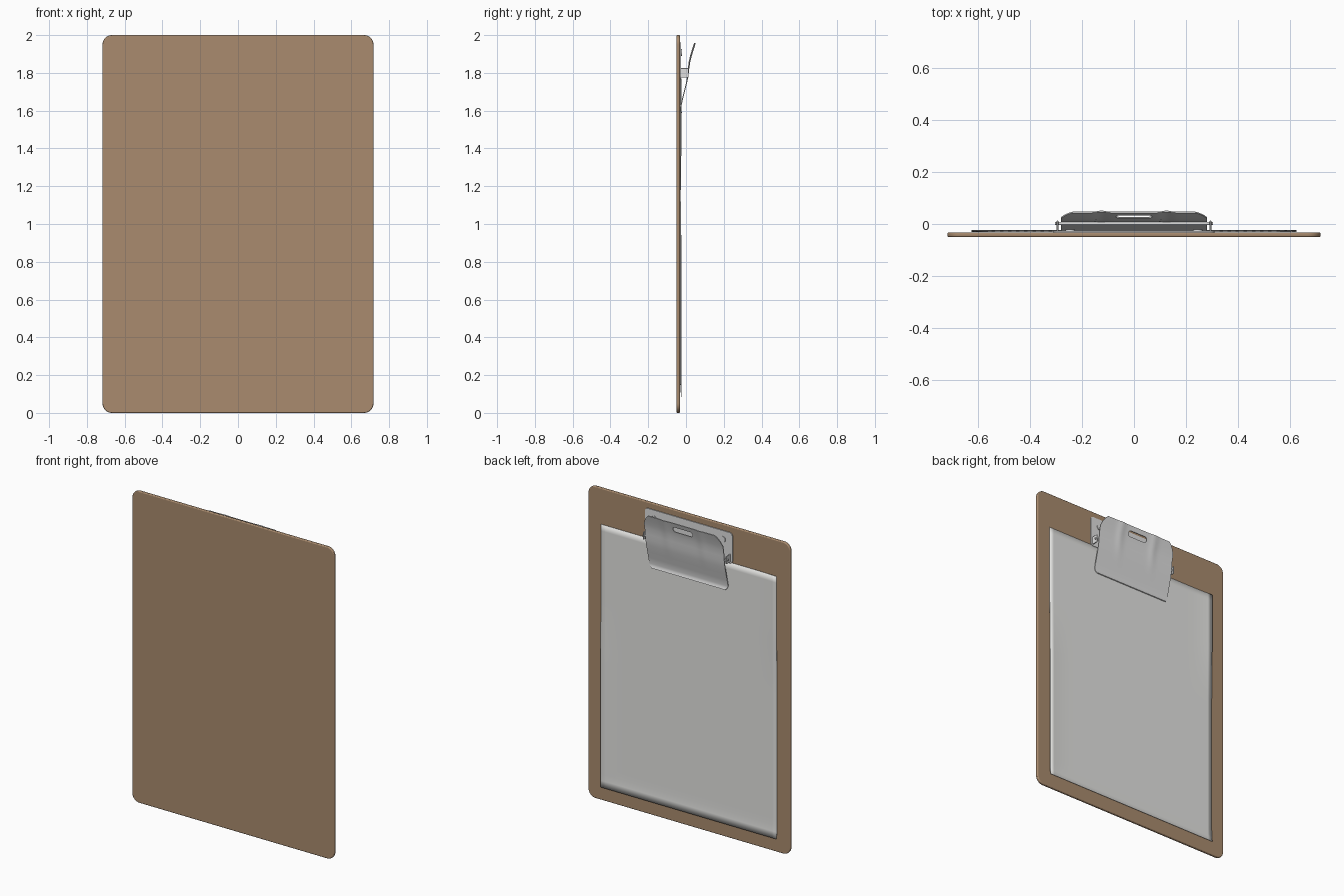
import bpy, bmesh, math
from mathutils import Matrix

cube = bpy.data.objects.get("Cube")
if cube:
    bpy.data.objects.remove(cube, do_unlink=True)


def material(name, colour, metallic=0.0, rough=0.6):
    m = bpy.data.materials.new(name)
    m.use_nodes = True
    m.diffuse_color = (*colour, 1)
    b = next(n for n in m.node_tree.nodes if n.type == 'BSDF_PRINCIPLED')
    b.inputs["Base Color"].default_value = (*colour, 1)
    b.inputs["Metallic"].default_value = metallic
    b.inputs["Roughness"].default_value = rough
    return m


BROWN = material("brown board", (0.40, 0.26, 0.157))
PAPER = material("white paper", (0.78, 0.78, 0.76))
METAL = material("light metal", (0.74, 0.74, 0.74))


def finish(bm, name, mat):
    bmesh.ops.recalc_face_normals(bm, faces=bm.faces)
    mesh = bpy.data.meshes.new(name)
    bm.to_mesh(mesh)
    bm.free()
    ob = bpy.data.objects.new(name, mesh)
    bpy.context.collection.objects.link(ob)
    mesh.materials.append(mat)
    return ob


def activate(ob):
    bpy.ops.object.select_all(action='DESELECT')
    ob.select_set(True)
    bpy.context.view_layer.objects.active = ob


def smooth(ob, angle=35):
    activate(ob)
    bpy.ops.object.shade_smooth_by_angle(angle=math.radians(angle))


def slab(name, mat, half_w, z0, z1, y0, y1, radius, bevel=0.0):
    """Rounded rectangle in x and z, extruded along y."""
    bm = bmesh.new()
    cz, half_h = (z0 + z1) / 2, (z1 - z0) / 2
    ring = []
    for q, (sx, sz) in enumerate([(1, 1), (-1, 1), (-1, -1), (1, -1)]):
        for i in range(9):
            a = math.pi / 2 * (q + i / 8)
            ring.append(bm.verts.new((sx * (half_w - radius) + radius * math.cos(a), y0,
                                      cz + sz * (half_h - radius) + radius * math.sin(a))))
    bmesh.ops.remove_doubles(bm, verts=ring, dist=1e-5)
    face = bm.faces.new([v for v in ring if v.is_valid])
    ext = bmesh.ops.extrude_face_region(bm, geom=[face])
    for v in ext["geom"]:
        if isinstance(v, bmesh.types.BMVert):
            v.co.y = y1
    ob = finish(bm, name, mat)
    if bevel:
        mod = ob.modifiers.new("edge", 'BEVEL')
        mod.width, mod.segments, mod.limit_method = bevel, 3, 'ANGLE'
        mod.angle_limit = math.radians(50)
    return ob


def sheet(name, mat, rows, cols, point, thickness):
    """Grid sheet shaped by point(row, column) and given thickness."""
    bm = bmesh.new()
    grid = [[bm.verts.new(point(r, c / cols * 2 - 1)) for c in range(cols + 1)]
            for r in range(rows)]
    for low, high in zip(grid, grid[1:]):
        for c in range(cols):
            bm.faces.new((low[c], low[c + 1], high[c + 1], high[c]))
    ob = finish(bm, name, mat)
    mod = ob.modifiers.new("thickness", 'SOLIDIFY')
    mod.thickness, mod.offset = thickness, 0
    return ob


def cylinder(name, mat, centre, radius, depth, axis):
    bm = bmesh.new()
    bmesh.ops.create_cone(bm, cap_ends=True, segments=24, radius1=radius,
                          radius2=radius, depth=depth)
    turn = Matrix.Rotation(math.pi / 2, 4, axis)
    bmesh.ops.transform(bm, matrix=Matrix.Translation(centre) @ turn, verts=bm.verts)
    ob = finish(bm, name, mat)
    smooth(ob)
    return ob


# Backing board
board = slab("board", BROWN, 0.717, 0, 2, -0.05, -0.032, 0.05, 0.005)

# Paper, lifting a little at its bottom edge and along its sides
PAPER_ROWS = 41


def paper_point(r, u):
    z = 0.085 + 1.685 * r / (PAPER_ROWS - 1)
    curl = max(0, (0.17 - z) / 0.085) ** 2 * 0.006
    side = max(0, (abs(u) - 0.74) / 0.26) ** 2
    lifted = (1.25 - z) if u > 0 else (z - 1.05)
    lift = side * 0.005 * min(1, max(0, lifted * 3))
    return (0.625 * u, -0.0305 + max(curl, lift), z)


paper = sheet("paper", PAPER, PAPER_ROWS, 40, paper_point, 0.0015)
smooth(paper)

# Clip base plate with its side ears and rivets
plate = slab("clip_base_plate", METAL, 0.31, 1.765, 1.962, -0.032, -0.027, 0.02)
for side, label in ((1, "left"), (-1, "right")):
    bm = bmesh.new()
    bmesh.ops.create_cube(bm, size=1)
    bmesh.ops.transform(bm, verts=bm.verts, matrix=Matrix.Translation(
        (side * 0.294, -0.009, 1.8)) @ Matrix.Diagonal((0.006, 0.046, 0.05, 1)))
    ear = finish(bm, label + "_clip_ear", METAL)
    mod = ear.modifiers.new("rounding", 'BEVEL')
    mod.width, mod.segments = 0.002, 2
    cylinder(label + "_rivet", METAL, (side * 0.245, -0.026, 1.908), 0.018, 0.008, 'X')

# Hinge rod through the ears
cylinder("hinge_rod", METAL, (0, 0.002, 1.8), 0.006, 0.606, 'Y')

# Clip lever: y, z and half width from the gripping lip to the thumb edge
LEVER = [(-0.023, 1.588, 0.262), (-0.028, 1.600, 0.274), (-0.029, 1.615, 0.28),
         (-0.020, 1.655, 0.28), (-0.009, 1.70, 0.28), (0.002, 1.745, 0.28),
         (0.009, 1.785, 0.28), (0.012, 1.82, 0.28), (0.017, 1.86, 0.28),
         (0.024, 1.89, 0.28), (0.033, 1.92, 0.268), (0.041, 1.945, 0.25),
         (0.045, 1.957, 0.236)]


def lever_point(r, u):
    y, z, w = LEVER[r]
    rib = math.exp(-((abs(w * u) - 0.125) / 0.025) ** 2)
    return (w * u, y + 0.004 * rib * min(1, max(0, (z - 1.72) * 6)), z)


lever = sheet("clip_lever", METAL, len(LEVER), 48, lever_point, 0.005)

# Hanging slot through the lever
cutter = slab("slot_cutter", METAL, 0.07, 1.893, 1.927, -0.02, 0.1, 0.0165)
cutter.hide_render = True
cut = lever.modifiers.new("slot", 'BOOLEAN')
cut.operation, cut.object, cut.solver = 'DIFFERENCE', cutter, 'EXACT'
activate(lever)
for mod in list(lever.modifiers):
    bpy.ops.object.modifier_apply(modifier=mod.name)
bpy.data.objects.remove(cutter, do_unlink=True)

for ob in (board, plate, lever):
    smooth(ob)
